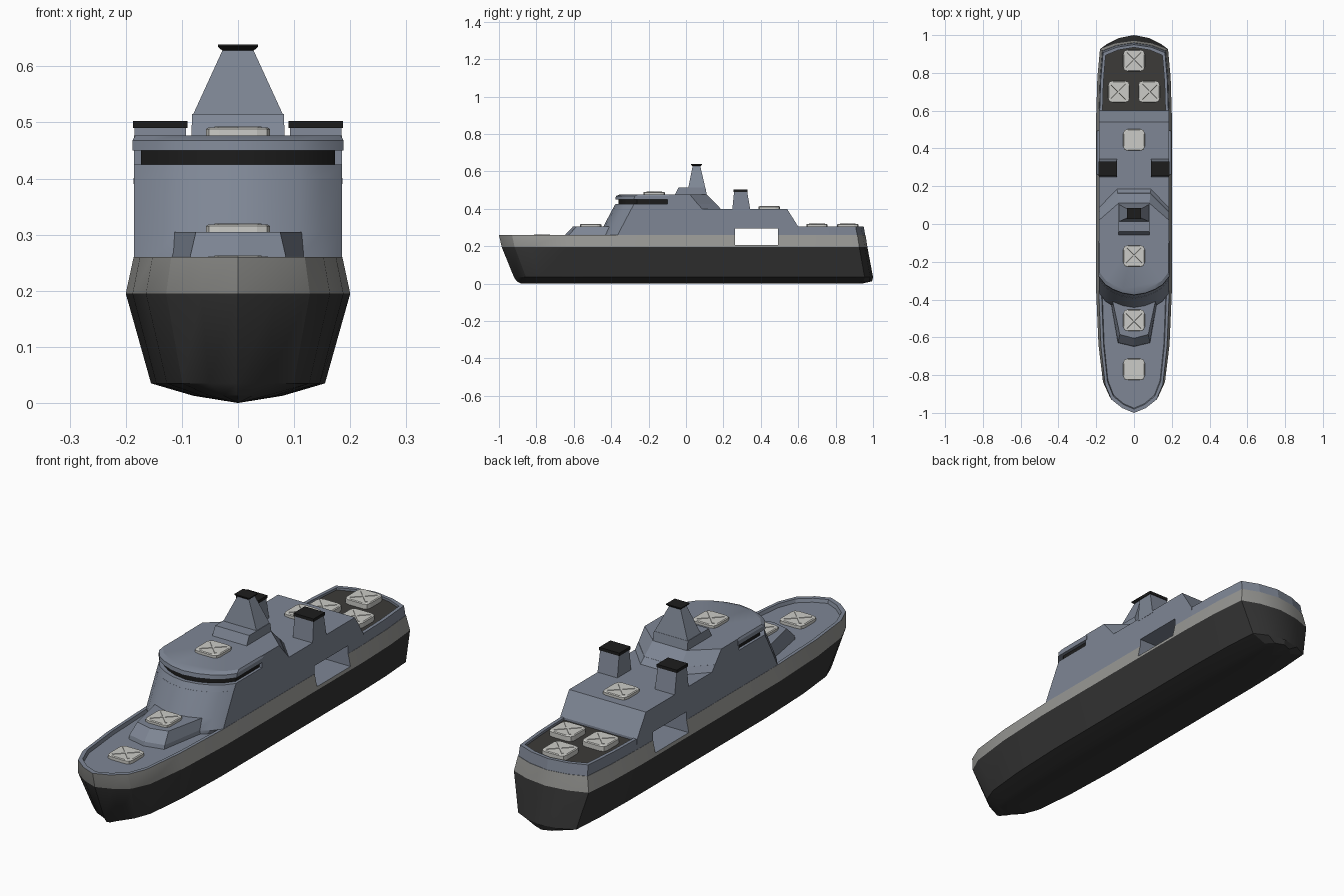
import bpy, bmesh, math
from mathutils import Matrix

if "Cube" in bpy.data.objects:
    bpy.data.objects.remove(bpy.data.objects["Cube"])


def material(name, rgb):
    m = bpy.data.materials.new(name)
    m.diffuse_color = (*rgb, 1)
    m.use_nodes = True
    m.node_tree.nodes["Principled BSDF"].inputs["Base Color"].default_value = m.diffuse_color
    return m


BLACK = material("hull_black", (0.035, 0.035, 0.035))
BAND = material("band_grey", (0.31, 0.31, 0.295))
BLUE = material("blue_grey", (0.21, 0.24, 0.30))
DARK = material("cap_black", (0.012, 0.012, 0.012))
DECK = material("deck_dark", (0.045, 0.043, 0.04))
PALE = material("pad_grey", (0.60, 0.60, 0.57))


def sym(half):
    """Close a half plan (x >= 0, starting and ending on x = 0) into a full ring."""
    return half + [(-x, y) for x, y in reversed(half[1:-1])]


def rect(x0, x1, y0, y1):
    return [(x0, y0), (x1, y0), (x1, y1), (x0, y1)]


def loft(name, rings, mats, top, bottom=True, smooth=None):
    """Skin rings [(z, plan)], one material per band, plus a material for the top cap."""
    slots = list(dict.fromkeys(mats + [top]))
    bm = bmesh.new()
    loops = [[bm.verts.new((x, y, z)) for x, y in plan] for z, plan in rings]
    n = len(loops[0])
    for a, b, m in zip(loops, loops[1:], mats):
        for i in range(n):
            j = (i + 1) % n
            bm.faces.new((a[i], a[j], b[j], b[i])).material_index = slots.index(m)
    bm.faces.new(loops[-1]).material_index = slots.index(top)
    if bottom:
        bm.faces.new(loops[0][::-1])
    bmesh.ops.remove_doubles(bm, verts=bm.verts, dist=1e-5)
    bmesh.ops.recalc_face_normals(bm, faces=bm.faces)
    me = bpy.data.meshes.new(name)
    bm.to_mesh(me)
    bm.free()
    for m in slots:
        me.materials.append(m)
    ob = bpy.data.objects.new(name, me)
    bpy.context.collection.objects.link(ob)
    if smooth:
        bpy.ops.object.select_all(action='DESELECT')
        ob.select_set(True)
        bpy.context.view_layer.objects.active = ob
        bpy.ops.object.shade_smooth_by_angle(angle=math.radians(smooth))
    return ob


# Hull: one normalised plan outline scaled at each level
PLAN = [(0, -1), (.33, -.975), (.64, -.93), (.82, -.85), (.94, -.65), (1, -.37), (1, -.1),
        (1, .3), (1, .6), (.97, .8), (.9, .955), (.5, .985), (0, 1)]


def hull_ring(w, bow, stern):
    return sym([(x * w, y * (bow if y < 0 else stern)) for x, y in PLAN])


hull = loft("hull", [
    (0.0, hull_ring(0, .88, .94)),
    (.013, hull_ring(.08, .905, .995)),
    (.035, hull_ring(.155, .92, 1.0)),
    (.195, hull_ring(.2, .985, .97)),
    (.26, hull_ring(.186, 1.0, .96)),
    (.26, hull_ring(.172, .98, .945)),
    (.245, hull_ring(.168, .975, .94))],
    [BLACK, BLACK, BLACK, BAND, BLUE, BLUE], BLUE, bottom=False, smooth=25)


# Main superstructure with sloped curved front
def front(y):
    return [(0, y), (.06, y + .01), (.11, y + .03), (.15, y + .055), (.185, y + .1)]


def body_ring(y, w, aft):
    return sym([(x * w / .185, v) for x, v in front(y)] + [(w, aft), (0, aft)])


body = loft("superstructure", [
    (.24, body_ring(-.47, .17, .6)), (.26, body_ring(-.465, .185, .6)),
    (.305, body_ring(-.442, .185, .6)), (.40, body_ring(-.392, .185, .54))],
    [BLUE] * 3, BLUE, smooth=25)

# Bridge deck level: sill, recessed window strip, roof visor, aft house
def house_ring(fr, side, aft, xa):
    return sym(fr + [(.185, side), (xa, aft), (0, aft)])


loft("bridge_sill", [
    (.395, house_ring(front(-.394), .09, .19, .09)),
    (.425, house_ring(front(-.378), .065, .163, .087))], [BLUE], BLUE, smooth=25)
loft("bridge_windows", [(.42, body_ring(-.362, .173, -.08)),
                        (.455, body_ring(-.362, .173, -.08))], [DARK], DARK, smooth=25)
loft("bridge_roof", [
    (.45, body_ring(-.378, .188, -.09)), (.468, body_ring(-.375, .188, -.09)),
    (.477, body_ring(-.355, .183, -.09))], [BLUE] * 2, BLUE, smooth=25)
loft("aft_house", [
    (.42, sym([(0, -.1), (.185, -.1), (.185, .068), (.087, .167), (0, .167)])),
    (.477, sym([(0, -.1), (.185, -.1), (.185, .02), (.082, .11), (0, .11)]))],
    [BLUE], BLUE)

# Forward low block on the foredeck
def block_ring(y, w0, w1):
    return sym([(0, y - .02), (w0, y), (w1, -.40), (w1, -.36), (0, -.36)])


loft("foredeck_block", [(.24, block_ring(-.63, .085, .125)), (.262, block_ring(-.625, .085, .122)),
                        (.305, block_ring(-.585, .075, .115))], [BLUE] * 2, BLUE)


# Stern bulwark around the dark flight deck
def stern_ring(w, fore, s):
    return sym([(0, fore), (w, fore), (w, .62 * s), (.97 * w, .8 * s), (.9 * w, .955 * s),
                (.5 * w, .985 * s), (0, s)])


loft("flight_deck", [
    (.25, stern_ring(.185, .57, .96)), (.305, stern_ring(.182, .57, .95)),
    (.305, stern_ring(.167, .58, .935)), (.295, stern_ring(.167, .58, .935))],
    [BLUE] * 3, DECK)

# Mast: plinth, tapered tower, flared black cap
loft("mast_plinth", [(.47, rect(-.083, .083, -.062, .112)),
                     (.515, rect(-.082, .082, -.04, .104))], [BLUE], BLUE)
loft("mast_tower", [(.51, rect(-.082, .082, .012, .104)),
                    (.63, rect(-.027, .027, .036, .076))], [BLUE], BLUE)
loft("mast_cap", [(.628, rect(-.028, .028, .034, .078)), (.635, rect(-.036, .036, .026, .086)),
                  (.639, rect(-.036, .036, .026, .086))], [DARK] * 2, DARK)

# Twin funnels with black caps
for s, side in ((-1, "left"), (1, "right")):
    def frect(a, b, y0, y1):
        return rect(*sorted((s * a, s * b)), y0, y1)
    loft(side + "_funnel", [(.39, frect(.09, .186, .247, .345)),
                            (.492, frect(.093, .184, .257, .327))], [BLUE], BLUE)
    loft(side + "_funnel_cap", [(.49, frect(.09, .187, .253, .33)),
                                (.503, frect(.09, .187, .253, .33))], [DARK], DARK)


# Pale rounded-square pads with raised crosses
def pad_ring(r):
    c = r * .6
    k = r * .9
    q = [(r, c), (k, k), (c, r)]
    return [p for i in range(4) for p in
            [(x * math.cos(i * math.pi / 2) - y * math.sin(i * math.pi / 2),
              x * math.sin(i * math.pi / 2) + y * math.cos(i * math.pi / 2)) for x, y in q]]


PADS = [(0, .865, .295, .024), (-.08, .70, .295, .024), (.08, .70, .295, .024), (0, .445, .40, .014),
        (0, -.17, .477, .014), (0, -.51, .305, .013), (0, -.77, .245, .016)]
for i, (x, y, z, h) in enumerate(PADS, 1):
    pad = loft(f"pad_{i}", [(-.003, pad_ring(.057)), (h - .003, pad_ring(.057)),
                            (h, pad_ring(.053))], [PALE] * 2, PALE)
    pad.location = (x, y, z)
    for k in (-1, 1):
        bar = loft(f"pad_{i}_cross", [(h - .002, rect(-.055, .055, -.005, .005)),
                                      (h + .002, rect(-.055, .055, -.004, .004))], [PALE], PALE)
        bar.data.transform(Matrix.Rotation(k * math.pi / 4, 4, 'Z'))
        bar.location = (x, y, z)

# Boat bay: opening cut right through hull and superstructure
cutter = loft("bay_cutter", [(.208, rect(-.4, .4, .262, .492)),
                             (.295, rect(-.4, .4, .262, .492))], [BLUE], BLUE)
for ob in (hull, body):
    mod = ob.modifiers.new("bay", 'BOOLEAN')
    mod.operation = 'DIFFERENCE'
    mod.solver = 'EXACT'
    mod.material_mode = 'TRANSFER'
    mod.object = cutter
    bpy.context.view_layer.objects.active = ob
    bpy.ops.object.modifier_apply(modifier=mod.name)
cutter.hide_render = True
bpy.data.objects.remove(cutter)
